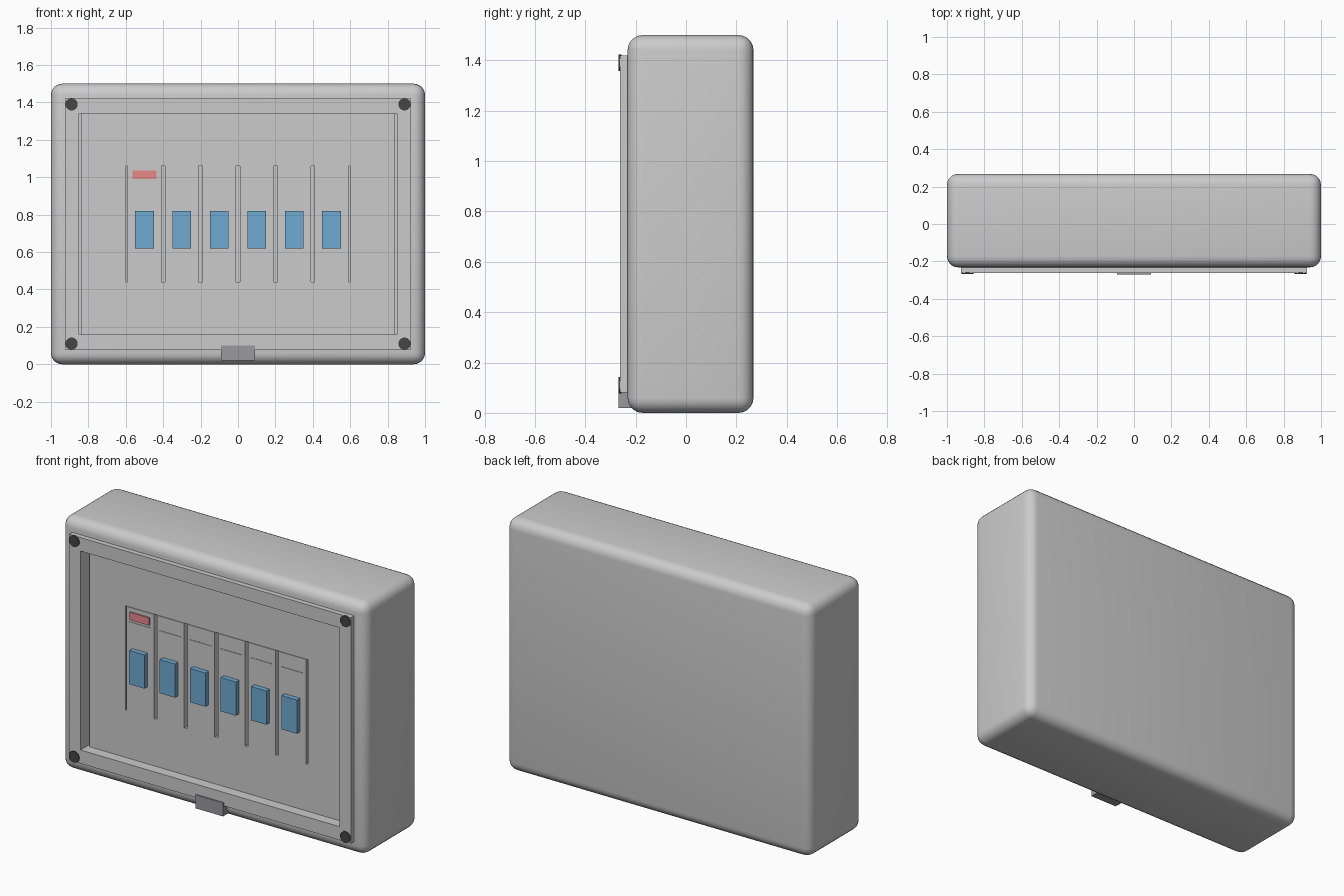
import bpy, bmesh, math

if "Cube" in bpy.data.objects:
    bpy.data.objects.remove(bpy.data.objects["Cube"])


def paint(ob, name, rgb):
    mat = bpy.data.materials.get(name) or bpy.data.materials.new(name)
    mat.diffuse_color = (*rgb, 1)
    mat.use_nodes = True
    mat.node_tree.nodes["Principled BSDF"].inputs["Base Color"].default_value = mat.diffuse_color
    ob.data.materials.append(mat)


def new_object(name, bm):
    bmesh.ops.recalc_face_normals(bm, faces=bm.faces)
    me = bpy.data.meshes.new(name)
    bm.to_mesh(me)
    bm.free()
    ob = bpy.data.objects.new(name, me)
    bpy.context.collection.objects.link(ob)
    return ob


def box(name, x0, x1, y0, y1, z0, z1):
    bm = bmesh.new()
    bmesh.ops.create_cube(bm, size=1)
    for v in bm.verts:
        v.co.x = x1 if v.co.x > 0 else x0
        v.co.y = y1 if v.co.y > 0 else y0
        v.co.z = z1 if v.co.z > 0 else z0
    return new_object(name, bm)


def ring(name, outer, inner, y0, y1):
    """Rectangular frame; outer and inner are (half width, z low, z high)."""
    bm = bmesh.new()
    loops = []
    for (w, lo, hi), y in ((outer, y0), (inner, y0), (inner, y1), (outer, y1)):
        loops.append([bm.verts.new((x, y, z))
                      for x, z in ((-w, lo), (w, lo), (w, hi), (-w, hi))])
    for a, b in zip(loops, loops[1:] + loops[:1]):
        for i in range(4):
            j = (i + 1) % 4
            bm.faces.new((a[i], a[j], b[j], b[i]))
    return new_object(name, bm)


def apply_modifiers(ob):
    bpy.ops.object.select_all(action='DESELECT')
    ob.select_set(True)
    bpy.context.view_layer.objects.active = ob
    for m in list(ob.modifiers):
        bpy.ops.object.modifier_apply(modifier=m.name)


FRONT = -0.232
PANEL = -0.20
DARK = (0.06, 0.06, 0.06)

# Rounded enclosure with a cavity open to the front
body = box("enclosure_body", -1, 1, FRONT, 0.268, 0, 1.5)
bevel = body.modifiers.new("round", 'BEVEL')
bevel.width = 0.06
bevel.segments = 5
cutter = box("cavity_cutter", -0.85, 0.85, -0.4, 0.2, 0.16, 1.34)
cutter.hide_render = True
cut = body.modifiers.new("cavity", 'BOOLEAN')
cut.operation = 'DIFFERENCE'
cut.solver = 'EXACT'
cut.object = cutter
apply_modifiers(body)
bpy.data.objects.remove(cutter)
bpy.ops.object.shade_smooth_by_angle(angle=math.radians(35))

# Raised cover frame and the inner panel with its breaker slot
ring("cover_frame", (0.925, 0.08, 1.42), (0.85, 0.16, 1.34), -0.262, FRONT)
ring("inner_panel", (0.836, 0.16, 1.34), (0.6, 0.44, 1.06), PANEL, PANEL + 0.03)

# Row of six breakers with label plates and rocker switches
for i in range(6):
    x = -0.5 + 0.2 * i
    face = PANEL - 0.004
    box(f"breaker_{i + 1}", x - 0.09, x + 0.09, face, 0.0, 0.44, 1.06)
    box(f"label_plate_{i + 1}", x - 0.07, x + 0.07, face - 0.003, face + 0.01, 0.885, 0.975)
    switch = box(f"switch_{i + 1}", x - 0.05, x + 0.05, face - 0.03, face + 0.01, 0.62, 0.82)
    paint(switch, "blue", (0.16, 0.4, 0.65))

# Red marker on the first breaker
marker = box("red_marker", -0.565, -0.435, face - 0.008, face + 0.01, 0.99, 1.035)
paint(marker, "red", (0.8, 0.25, 0.25))

# Corner screws
for n, (sx, z) in enumerate(((-1, 0.11), (1, 0.11), (-1, 1.39), (1, 1.39))):
    bpy.ops.mesh.primitive_cylinder_add(
        vertices=24, radius=0.033, depth=0.012,
        location=(sx * 0.89, -0.262, z), rotation=(math.pi / 2, 0, 0))
    screw = bpy.context.object
    screw.name = f"corner_screw_{n + 1}"
    paint(screw, "dark", DARK)
    bpy.ops.object.shade_smooth_by_angle(angle=math.radians(35))

# Latch at the bottom edge
latch = box("latch", -0.09, 0.09, -0.269, FRONT + 0.03, 0.02, 0.10)
paint(latch, "latch_grey", (0.32, 0.32, 0.34))
